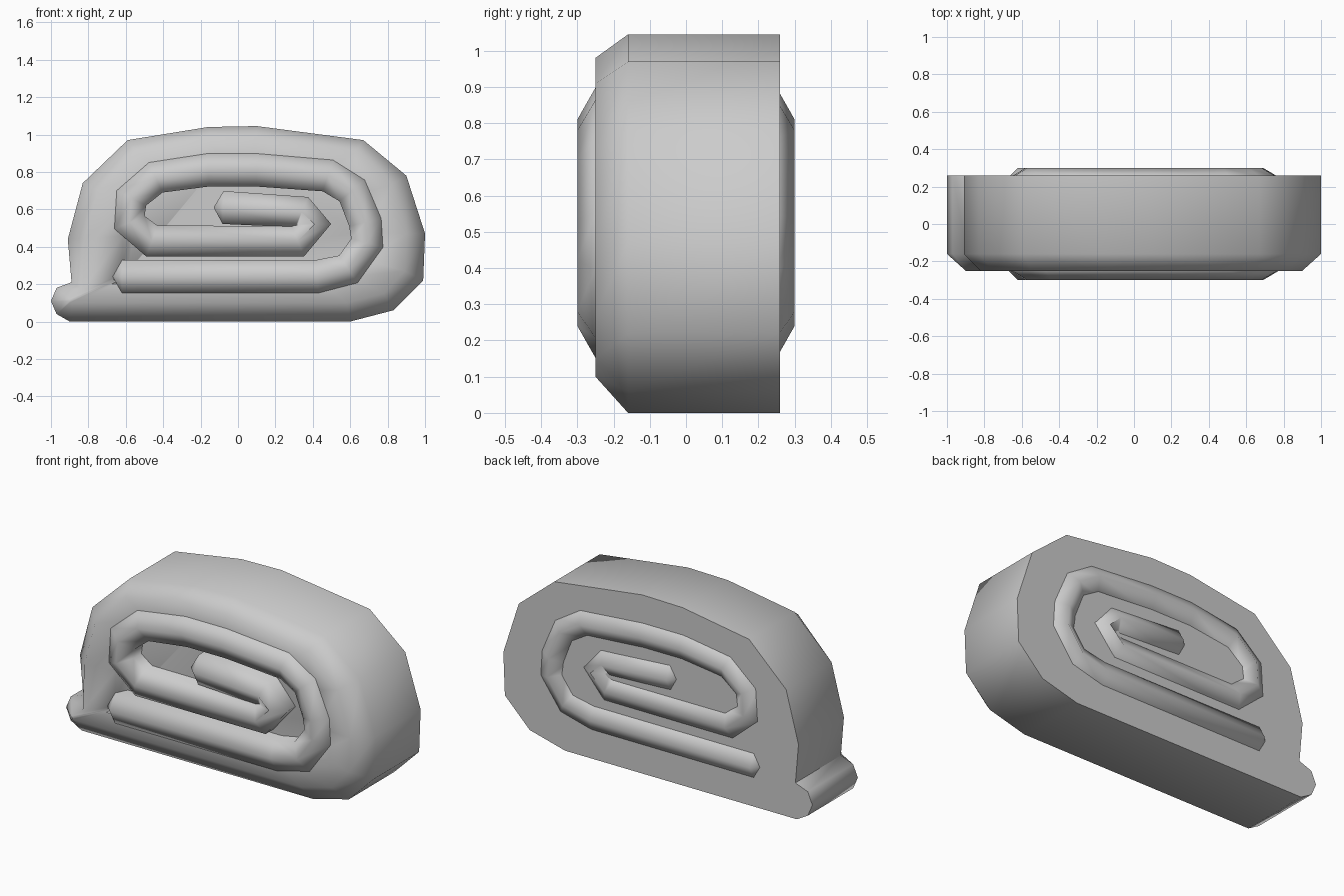
import bpy, bmesh, math
from mathutils import Vector

cube = bpy.data.objects.get("Cube")
if cube:
    bpy.data.objects.remove(cube, do_unlink=True)

grey = bpy.data.materials.new("light grey")
grey.use_nodes = True
COLOUR = (0.6, 0.6, 0.6, 1)
grey.diffuse_color = COLOUR
grey.node_tree.nodes["Principled BSDF"].inputs["Base Color"].default_value = COLOUR


def loft(name, rings, angle):
    """Skin matching closed rings, cap both ends and smooth the result."""
    bm = bmesh.new()
    loops = [[bm.verts.new(p) for p in ring] for ring in rings]
    for a, b in zip(loops, loops[1:]):
        for i in range(len(a)):
            j = (i + 1) % len(a)
            bm.faces.new((a[i], a[j], b[j], b[i]))
    bm.faces.new(loops[0])
    bm.faces.new(loops[-1])
    bmesh.ops.remove_doubles(bm, verts=bm.verts, dist=0.002)
    bmesh.ops.recalc_face_normals(bm, faces=bm.faces)
    mesh = bpy.data.meshes.new(name)
    bm.to_mesh(mesh)
    bm.free()
    mesh.materials.append(grey)
    obj = bpy.data.objects.new(name, mesh)
    bpy.context.collection.objects.link(obj)
    bpy.ops.object.select_all(action="DESELECT")
    obj.select_set(True)
    bpy.context.view_layer.objects.active = obj
    bpy.ops.object.shade_smooth_by_angle(angle=math.radians(angle))
    return obj


# Outer winding: outline (x, z) paired with the front ridge (x, z)
profile = [
    (-0.90, 0.00, -0.88, 0.10), (-0.97, 0.04, -0.90, 0.10),
    (-1.00, 0.11, -0.90, 0.11), (-0.97, 0.18, -0.90, 0.12),
    (-0.89, 0.21, -0.83, 0.17), (-0.91, 0.44, -0.82, 0.44),
    (-0.83, 0.74, -0.75, 0.70), (-0.59, 0.97, -0.55, 0.91),
    (-0.16, 1.04, -0.15, 0.98), (0.10, 1.045, 0.10, 0.98),
    (0.67, 0.97, 0.63, 0.91), (0.90, 0.78, 0.82, 0.73),
    (1.00, 0.47, 0.90, 0.47), (0.99, 0.22, 0.89, 0.27),
    (0.83, 0.06, 0.78, 0.15), (0.60, 0.00, 0.58, 0.10),
]


def inset(scale, y):
    return [(0.03 + (rx - 0.03) * scale, y, 0.52 + (rz - 0.52) * scale)
            for _, _, rx, rz in profile]


loft("outer_roll", [
    [(x, 0.26, z) for x, z, _, _ in profile],
    [(x, -0.16, z) for x, z, _, _ in profile],
    inset(1, -0.25), inset(0.76, -0.25), inset(0.72, -0.18)], 65)

# Inner winding: a six-sided bar following a spiral, showing on both ends
spine = [
    (-0.67, 0.24), (-0.62, 0.24), (0.42, 0.24), (0.59, 0.28), (0.69, 0.42),
    (0.68, 0.53), (0.61, 0.70), (0.48, 0.78), (0.10, 0.81), (-0.16, 0.81),
    (-0.44, 0.77), (-0.57, 0.66), (-0.58, 0.53), (-0.46, 0.43), (0.32, 0.43),
    (0.41, 0.52), (0.34, 0.585), (-0.08, 0.61), (-0.13, 0.61),
]
rings = []
last = len(spine) - 1
for i, (x, z) in enumerate(spine):
    before = Vector(spine[max(i - 1, 0)])
    after = Vector(spine[min(i + 1, last)])
    here = Vector((x, z))
    d = ((here - before).normalized() + (after - here).normalized()).normalized()
    tip = i in (0, last)
    width = 0.0 if tip else 0.088
    ridge = 0.25 if tip else 0.30
    section = [(width, -0.25), (0, -ridge), (-width, -0.25),
               (-width, 0.25), (0, ridge), (width, 0.25)]
    rings.append([(x - d.y * s, y, z + d.x * s) for s, y in section])
loft("inner_spiral", rings, 65)
